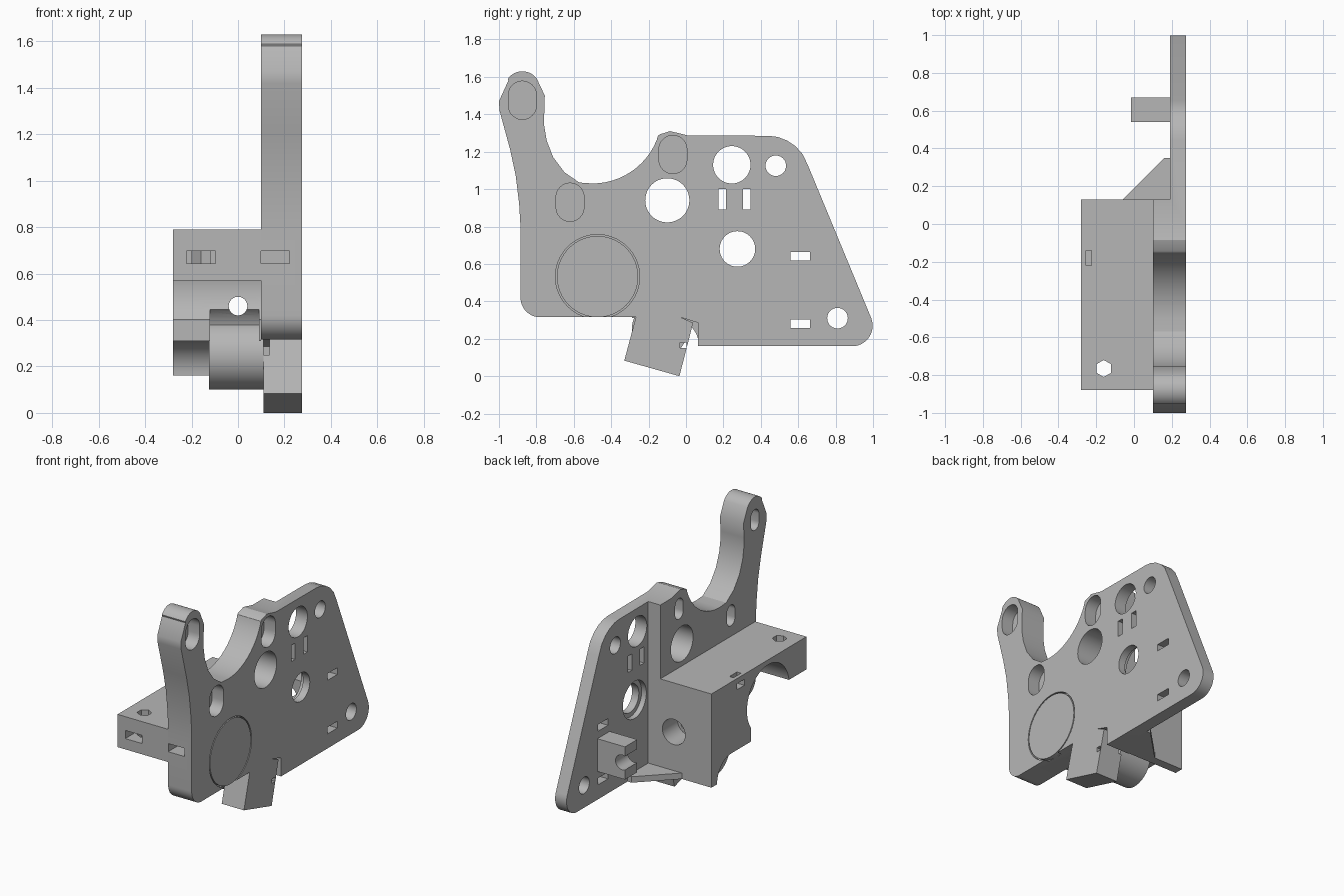
import bpy
import bmesh
from math import cos, sin, pi, radians

if "Cube" in bpy.data.objects:
    bpy.data.objects.remove(bpy.data.objects["Cube"], do_unlink=True)

grey = bpy.data.materials.new("plain grey")
grey.use_nodes = True
colour = (0.47, 0.47, 0.47, 1)
grey.diffuse_color = colour
grey.node_tree.nodes["Principled BSDF"].inputs["Base Color"].default_value = colour

PLACE = {"X": lambda u, v, w: (w, u, v),
         "Y": lambda u, v, w: (u, w, v),
         "Z": lambda u, v, w: (u, v, w)}


def prism(name, pts, axis, a, b):
    """Extrude a 2D outline along an axis from a to b."""
    bm = bmesh.new()
    lower = [bm.verts.new(PLACE[axis](u, v, a)) for u, v in pts]
    upper = [bm.verts.new(PLACE[axis](u, v, b)) for u, v in pts]
    bm.faces.new(lower)
    bm.faces.new(upper[::-1])
    n = len(pts)
    for i in range(n):
        j = (i + 1) % n
        bm.faces.new((lower[i], lower[j], upper[j], upper[i]))
    bmesh.ops.recalc_face_normals(bm, faces=bm.faces)
    mesh = bpy.data.meshes.new(name)
    bm.to_mesh(mesh)
    bm.free()
    mesh.materials.append(grey)
    obj = bpy.data.objects.new(name, mesh)
    bpy.context.collection.objects.link(obj)
    return obj


def arc(cu, cv, r, start, end, n=12):
    angles = [radians(start + (end - start) * i / n) for i in range(n + 1)]
    return [(cu + r * cos(t), cv + r * sin(t)) for t in angles]


def circle(cu, cv, r, n=48):
    return arc(cu, cv, r, 0, 360, n)[:-1]


def rect(cu, cv, w, h):
    return [(cu + i * w / 2, cv + j * h / 2) for i, j in ((-1, -1), (1, -1), (1, 1), (-1, 1))]


def slot(cu, cv, w, h):
    d = (h - w) / 2
    return arc(cu, cv + d, w / 2, 0, 180) + arc(cu, cv - d, w / 2, 180, 360)


def combine(target, pts, axis, a, b, operation="DIFFERENCE"):
    """Cut (or fuse) a prism into the target, then discard the helper."""
    tool = prism("helper", pts, axis, a, b)
    tool.hide_render = True
    mod = target.modifiers.new("combine", "BOOLEAN")
    mod.operation, mod.solver, mod.object = operation, "EXACT", tool
    bpy.context.view_layer.objects.active = target
    bpy.ops.object.modifier_apply(modifier=mod.name)
    bpy.data.objects.remove(tool, do_unlink=True)


# Side plate with its raised arm and scooped upper edge
outline = arc(-0.78, 0.42, 0.105, 270, 180)
outline += [(-0.885, 0.8), (-0.892, 0.92), (-0.91, 1.07), (-0.94, 1.21), (-0.997, 1.42)]
outline += [(-1, 1.47), (-0.95, 1.58)] + arc(-0.875, 1.535, 0.095, 145, 35)
outline += [(-0.755, 1.5), (-0.758, 1.4), (-0.76, 1.35), (-0.745, 1.26), (-0.71, 1.17)]
outline += [(-0.65, 1.09), (-0.57, 1.035)] + arc(-0.5, 1.4, 0.37, 270, 338)
outline += [(-0.15, 1.285), (-0.14, 1.293), (-0.085, 1.31), (0.01, 1.287), (0.44, 1.285)]
outline += [(0.49, 1.279), (0.54, 1.26), (0.585, 1.23), (0.625, 1.185), (0.655, 1.12)]
outline += arc(0.888, 0.27, 0.11, 22, -90)
outline += [(0.065, 0.16), (0.065, 0.285), (-0.03, 0.315)]
plate = prism("side_plate", outline, "X", 0.1, 0.275)
combine(plate, rect(0.63, 0.8, 1, 2), "X", 0, 0.19)

# Round and rectangular openings
for y, z, r in ((-0.1, 0.94, 0.118), (0.245, 1.13, 0.1), (0.48, 1.125, 0.055),
                (0.275, 0.68, 0.095), (0.81, 0.31, 0.055)):
    combine(plate, circle(y, z, r), "X", 0, 0.4)
combine(plate, circle(0.275, 0.68, 0.125), "X", 0, 0.225)
for y, z, w, h in ((0.195, 0.945, 0.04, 0.11), (0.325, 0.945, 0.04, 0.11),
                   (0.61, 0.64, 0.105, 0.045), (0.61, 0.28, 0.105, 0.045)):
    combine(plate, rect(y, z, w, h), "X", 0, 0.4)

# Mounting slots: wide recess outside, narrow recess inside, thin web between
for y, z in ((-0.875, 1.475), (-0.62, 0.93), (-0.07, 1.185)):
    combine(plate, slot(y, z, 0.15, 0.205), "X", 0.19, 0.4)
    combine(plate, slot(y, z, 0.085, 0.14), "X", 0, 0.182)

# Thin round groove on the outer face
combine(plate, circle(-0.473, 0.532, 0.225, 64), "X", 0.245, 0.4)
prism("round_cover", circle(-0.473, 0.532, 0.217, 64), "X", 0.243, 0.275)
combine(plate, rect(0.16, 0.67, 0.125, 0.055), "Y", -1, -0.78)

# Drive housing with round cavity and stepped underside
housing = prism("drive_housing", rect(-0.375, 0.475, 1.01, 0.63), "X", -0.28, 0.1)
combine(housing, rect(-0.74, 0.27, 0.9, 0.6), "X", -0.5, 0.3)
combine(housing, rect(-0.34, 0.055, 0.52, 0.51), "X", -0.5, 0.3)
combine(housing, circle(-0.08, 0.16, 0.15), "X", -0.5, 0.3)
combine(housing, circle(-0.473, 0.532, 0.225, 64), "X", -0.5, 0.3)
combine(housing, circle(-0.36, 0.33, 0.15), "X", -0.12, 0.09)
combine(housing, circle(-0.14, 0.25, 0.15), "X", -0.125, 0.11, "UNION")

# Feed bore, coupling socket, nut and strap openings
combine(housing, circle(0, 0.46, 0.04), "Y", -0.5, 0.3)
combine(housing, circle(0, 0.46, 0.085), "Y", -0.03, 0.3)
combine(housing, circle(0, 0.46, 0.065), "Y", -0.1, 0.1)
combine(housing, rect(-0.16, 0.67, 0.125, 0.055), "Y", -1, -0.78)
combine(housing, arc(-0.16, -0.765, 0.045, 30, 330, 5), "Z", 0.4, 1)
combine(housing, rect(-0.24, -0.18, 0.03, 0.08), "Z", 0.715, 1)
combine(housing, rect(-0.18, 0.735, 0.08, 0.04), "X", -0.5, -0.225)

# Tilted foot under the plate
foot = prism("tilted_foot", [(-0.33, 0.083), (-0.035, 0.0), (0.038, 0.285),
                             (-0.03, 0.315), (-0.268, 0.315)], "X", 0.11, 0.275)
combine(foot, [(-0.5, 0.306), (0.1, 0.15), (0.1, 0.5), (-0.5, 0.5)], "X", 0, 0.135)
combine(foot, rect(-0.015, 0.165, 0.035, 0.03), "X", 0, 0.4)

# Tube saddle behind the housing
saddle = prism("tube_saddle", rect(0.605, 0.46, 0.13, 0.22), "X", -0.015, 0.19)
combine(saddle, circle(0.005, 0.46, 0.05), "Y", 0.4, 0.8)

# Low brace between housing and plate
prism("corner_brace", [(-0.06, 0.13), (0.16, 0.35), (0.19, 0.35), (0.19, 0.13)], "Z", 0.16, 0.2)

# Smooth curves, crisp edges
for obj in bpy.context.scene.objects:
    obj.select_set(obj.type == "MESH")
bpy.context.view_layer.objects.active = plate
bpy.ops.object.shade_smooth_by_angle(angle=radians(30))
